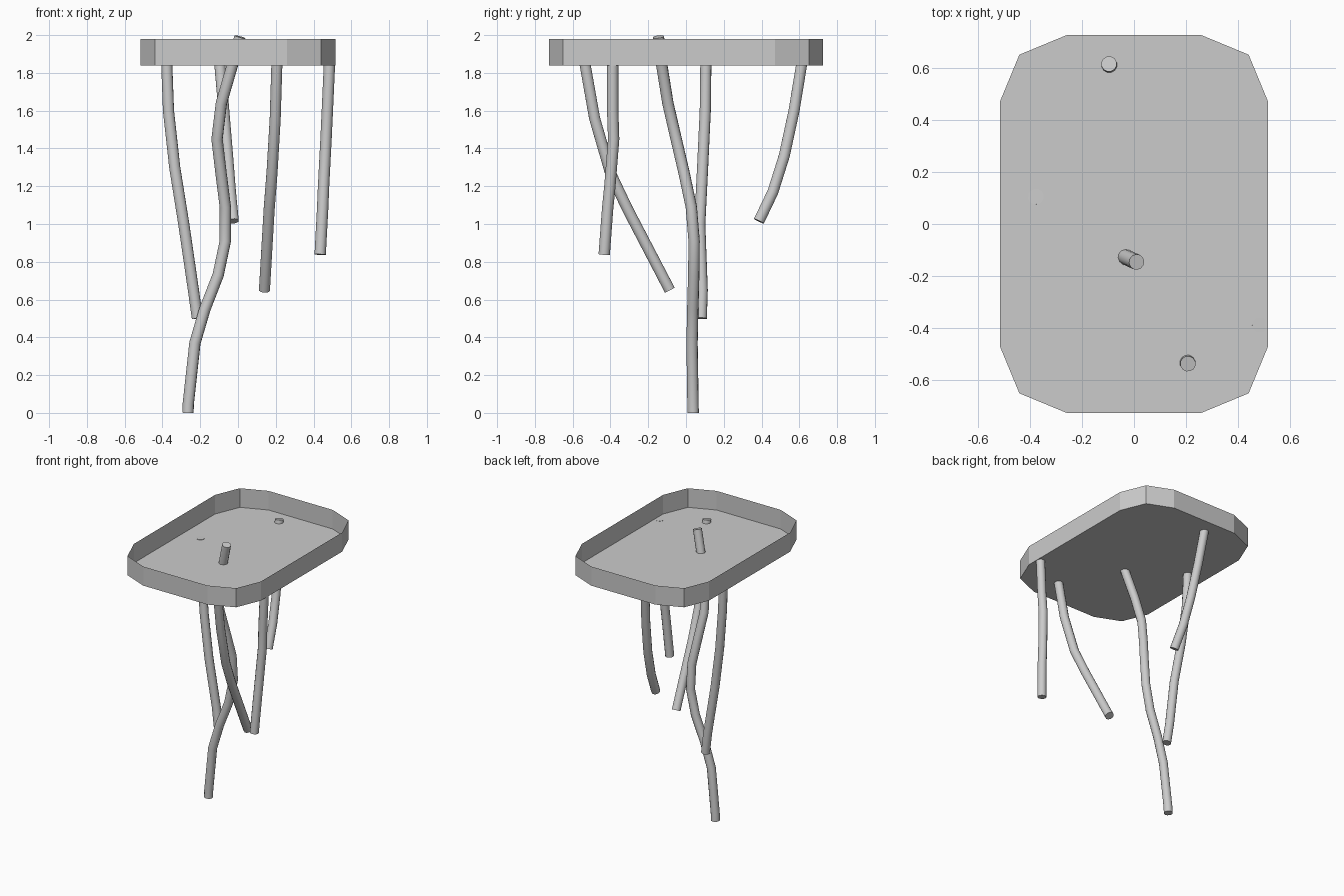
import bpy, bmesh
from math import cos, sin, pi, radians

if "Cube" in bpy.data.objects:
    bpy.data.objects.remove(bpy.data.objects["Cube"])


def finish_smooth(obj):
    bpy.ops.object.select_all(action='DESELECT')
    obj.select_set(True)
    bpy.context.view_layer.objects.active = obj
    if obj.type == 'CURVE':
        bpy.ops.object.convert(target='MESH')
    bpy.ops.object.shade_smooth_by_angle(angle=radians(40))


def stem(name, points, radius=0.03):
    """Round capped tube along a bent path."""
    curve = bpy.data.curves.new(name, 'CURVE')
    curve.dimensions = '3D'
    curve.bevel_depth = radius
    curve.bevel_resolution = 4
    curve.use_fill_caps = True
    spline = curve.splines.new('POLY')
    spline.points.add(len(points) - 1)
    for p, co in zip(spline.points, points):
        p.co = (*co, 1)
    obj = bpy.data.objects.new(name, curve)
    bpy.context.collection.objects.link(obj)
    finish_smooth(obj)


def tray(name, hx, hy, r, z0, z1):
    """Open-topped thin tray, rectangle with two-segment rounded corners."""
    outline = []
    for k, (sx, sy) in enumerate([(1, 1), (-1, 1), (-1, -1), (1, -1)]):
        for i in range(3):
            a = k * pi / 2 + i * pi / 4
            outline.append((sx * (hx - r) + r * cos(a), sy * (hy - r) + r * sin(a)))
    bm = bmesh.new()
    low = [bm.verts.new((x, y, z0)) for x, y in outline]
    high = [bm.verts.new((x, y, z1)) for x, y in outline]
    bm.faces.new(low[::-1])
    n = len(outline)
    for i in range(n):
        j = (i + 1) % n
        bm.faces.new((low[i], low[j], high[j], high[i]))
    mesh = bpy.data.meshes.new(name)
    bm.to_mesh(mesh)
    bm.free()
    bpy.context.collection.objects.link(bpy.data.objects.new(name, mesh))


# Shallow tray on top
tray("tray", 0.515, 0.725, 0.255, 1.84, 1.98)

# Main stem, from the ground through the tray floor
stem("main_stem", [
    (-0.265, 0.038, 0), (-0.263, 0.037, 0.05), (-0.228, 0.032, 0.37),
    (-0.175, 0.036, 0.55), (-0.105, 0.041, 0.73), (-0.067, 0.043, 0.91),
    (-0.067, 0.028, 1.09), (-0.09, -0.01, 1.27), (-0.111, -0.052, 1.45),
    (-0.088, -0.096, 1.64), (-0.03, -0.128, 1.84), (0.01, -0.146, 1.991)])

# Side stem meeting the main stem
stem("left_stem", [
    (-0.377, 0.105, 1.842), (-0.368, 0.102, 1.6), (-0.335, 0.088, 1.3),
    (-0.287, 0.073, 1.0), (-0.236, 0.086, 0.65), (-0.215, 0.081, 0.5)])

# Hanging stems
stem("back_stem", [
    (-0.096, 0.615, 1.86), (-0.094, 0.608, 1.82), (-0.075, 0.572, 1.6),
    (-0.055, 0.52, 1.36), (-0.04, 0.46, 1.17), (-0.025, 0.386, 1.015)])
stem("front_stem", [
    (0.207, -0.537, 1.86), (0.205, -0.53, 1.82), (0.197, -0.484, 1.56),
    (0.18, -0.40, 1.27), (0.165, -0.31, 1.08), (0.14, -0.086, 0.65)])
stem("right_stem", [
    (0.484, -0.388, 1.841), (0.473, -0.388, 1.6), (0.466, -0.383, 1.45),
    (0.453, -0.403, 1.2), (0.448, -0.415, 1.08), (0.435, -0.433, 0.838)])
